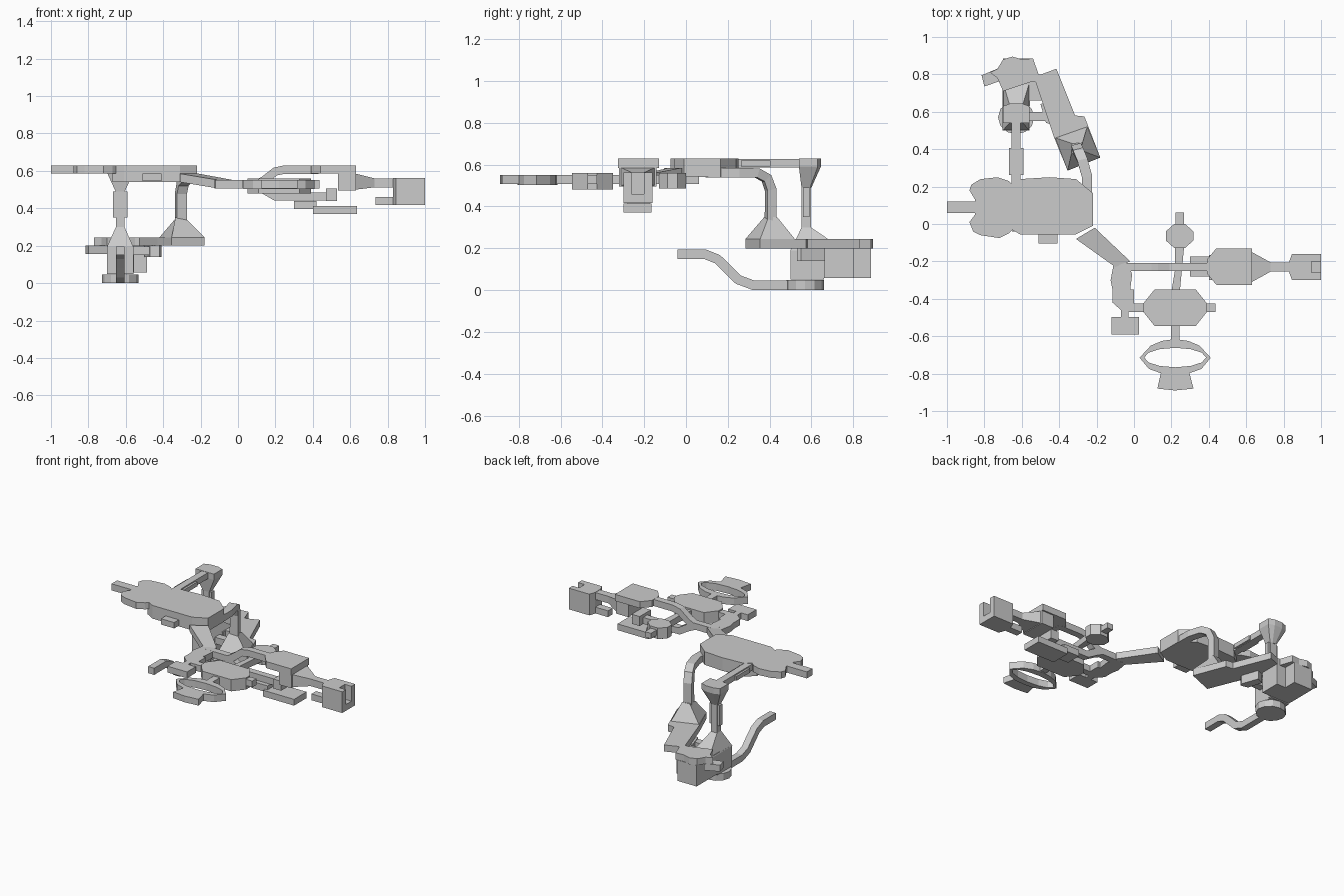
import bpy, bmesh
from math import cos, sin, pi
from mathutils import Vector

if "Cube" in bpy.data.objects:
    bpy.data.objects.remove(bpy.data.objects["Cube"])


def loft(name, rings):
    """Skin matching rings of 3D points and cap both ends."""
    bm = bmesh.new()
    vs = [[bm.verts.new(p) for p in r] for r in rings]
    n = len(rings[0])
    for a, b in zip(vs, vs[1:]):
        for i in range(n):
            j = (i + 1) % n
            bm.faces.new((a[i], a[j], b[j], b[i]))
    bm.faces.new(vs[0][::-1])
    bm.faces.new(vs[-1])
    bmesh.ops.recalc_face_normals(bm, faces=bm.faces)
    me = bpy.data.meshes.new(name)
    bm.to_mesh(me)
    bm.free()
    ob = bpy.data.objects.new(name, me)
    bpy.context.collection.objects.link(ob)
    return ob


def prism(name, pts, z0, z1):
    return loft(name, [[(x, y, z) for x, y in pts] for z in (z0, z1)])


def rect(x0, x1, y0, y1):
    return [(x0, y0), (x1, y0), (x1, y1), (x0, y1)]


def box(name, x0, x1, y0, y1, z0, z1):
    return prism(name, rect(x0, x1, y0, y1), z0, z1)


def ngon(cx, cy, rx, ry, n, turn=0.0):
    return [(cx + rx * cos(turn + 2 * pi * i / n), cy + ry * sin(turn + 2 * pi * i / n)) for i in range(n)]


def sweep(name, path, side, w, h):
    """Rectangular bar along a path; side is the fixed width direction."""
    p = [Vector(q) for q in path]
    s = Vector(side).normalized()
    rings = []
    for i, c in enumerate(p):
        a = (c - p[i - 1]).normalized() if i else (p[1] - c).normalized()
        b = (p[i + 1] - c).normalized() if i < len(p) - 1 else a
        u = (a + b).normalized().cross(s).normalized()
        rings.append([c + s * w / 2 * i1 + u * h / 2 * i2 for i1, i2 in ((1, 1), (1, -1), (-1, -1), (-1, 1))])
    return loft(name, rings)


def hexa(x0, x1, y0, y1, c, d):
    """Rectangle with cut corners: c along x, d along y."""
    return [(x0 + c, y0), (x1 - c, y0), (x1, y0 + d), (x1, y1 - d), (x1 - c, y1), (x0 + c, y1), (x0, y1 - d), (x0, y0 + d)]


# main plates
prism("rear_plate", [(-.86, -.04), (-.82, -.06), (-.72, -.075), (-.67, -.05), (-.64, -.02), (-.64, .2), (-.67, .23),
                     (-.73, .25), (-.82, .24), (-.87, .21), (-.88, .18), (-.85, .13), (-.85, .05), (-.88, .01)], .585, .63)
plate = [(-.61, -.055), (-.31, -.055), (-.22, -.01), (-.22, .165), (-.31, .24), (-.45, .25), (-.61, .24), (-.67, .19), (-.67, -.02)]
prism("front_plate", plate, .585, .63)
prism("front_plate_base", plate, .54, .585)
box("plate_tail", -1, -.84, .06, .12, .585, .63)
box("plate_tab", -.51, -.41, -.105, -.04, .545, .585)

# hanging post with cap, grips and flare
PX = -.63
box("top_beam", PX - .024, PX + .024, .2, .6, .587, .628)
cap = [(-.70, .54), (-.56, .54), (-.56, .63), (-.60, .645), (-.66, .645), (-.70, .63)]
loft("beam_cap", [[(x, y, .63) for x, y in cap], [(x, y, .59) for x, y in cap],
                  [(PX + (x - PX) * .35, .575 + (y - .59) * .45, .49) for x, y in cap]])
box("post", PX - .023, PX + .023, .553, .597, .25, .5)
for s in (-1, 1):
    x0, x1 = sorted((PX + s * .022, PX + s * .038))
    box("beam_grip", x0, x1, .262, .405, .59, .62)
    box("post_grip", x0, x1, .56, .59, .35, .49)
loft("post_flare", [[(x, y, .3) for x, y in rect(PX - .023, PX + .023, .553, .597)],
                    [(x, y, .19) for x, y in rect(-.702, -.558, .5, .76)]])
box("lower_column", -.70, -.56, .5, .66, .05, .195)
box("lower_block", -.70, -.556, .63, .885, .057, .2)
box("block_side", -.56, -.487, .66, .8, .057, .2)
prism("foot_disc", ngon(PX, .57, .097, .09, 12), 0, .047)
sweep("curved_tail", [(PX, -.04, .172), (PX, .09, .172), (PX, .15, .148), (PX, .2, .1), (PX, .25, .05), (PX, .32, .024),
                      (PX, .53, .024)], (1, 0, 0), .046, .046)

# angled bracket
prism("bracket_end", [(-.70, .71), (-.55, .76), (-.51, .80), (-.54, .885), (-.60, .88), (-.65, .895), (-.70, .88),
                      (-.73, .83), (-.77, .81), (-.73, .78)], .2, .245)
prism("bracket_lug", [(-.80, .735), (-.70, .77), (-.72, .835), (-.815, .795)], .155, .2)
prism("bracket_bar", [(-.535, .785), (-.415, .83), (-.315, .58), (-.265, .575), (-.18, .355), (-.355, .285),
                      (-.43, .47)], .2, .245)
box("bracket_join", -.57, -.47, .76, .80, .2, .245)
box("bracket_arm", -.57, -.43, .55, .60, .15, .195)
prism("arm_head", [(-.50, .64), (-.45, .665), (-.41, .55), (-.42, .53), (-.47, .54)], .14, .2)

# curved pipe and its rotated flare
sweep("curved_pipe", [(-.25, .1, .562), (-.25, .25, .562), (-.275, .34, .56), (-.295, .385, .535), (-.305, .405, .48),
                      (-.305, .405, .33)], (1, .25, 0), .055, .045)
loft("pipe_flare", [[(x, y, .35) for x, y in [(-.335, .375), (-.285, .395), (-.275, .435), (-.33, .43)]],
                    [(x, y, .245) for x, y in [(-.355, .285), (-.18, .355), (-.25, .52), (-.42, .46)]]])

# neck leading to the arm cluster
loft("neck", [[(-.31, -.08, .54), (-.21, -.02, .54), (-.21, -.02, .585), (-.31, -.08, .585)],
              [(-.10, -.23, .505), (-.02, -.20, .505), (-.02, -.20, .55), (-.10, -.23, .55)]])
ZA, ZB, YA = .507, .55, -.23
sweep("upper_arm", [(-.08, YA, .528), (.1, YA, .528), (.14, YA, .55), (.2, YA, .597), (.25, YA, .607), (.43, YA, .607)],
      (0, 1, 0), .045, .045)
sweep("lower_arm", [(.08, YA, .528), (.13, YA, .505), (.2, YA, .463), (.5, YA, .463), (.515, YA, .47)], (0, 1, 0), .045, .045)
prism("upper_block", hexa(.39, .68, -.325, -.13, .05, .06)[:2] + [(.63, -.13)] + hexa(.39, .68, -.325, -.13, .05, .06)[5:],
      .585, .63)
loft("block_drop", [[(x, y, z) for y, z in [(-.32, .495), (-.14, .495), (-.14, .6), (-.32, .6)]] for x in (.535, .63)])
loft("wrist", [[(.63, y, z) for y, z in [(-.31, .5), (-.15, .5), (-.15, .585), (-.31, .585)]],
               [(.73, y, z) for y, z in rect(YA - .025, YA + .025, .512, .56)],
               [(.85, y, z) for y, z in rect(YA - .025, YA + .025, .512, .56)]])
box("lower_link", .47, .53, YA - .06, YA + .06, .44, .505)
box("lower_pad", .3, .42, -.28, -.175, .395, .44)
box("lower_finger", .40, .635, -.30, -.165, .37, .413)

# end grip: slotted block with a hook
prism("end_grip", [(.83, -.26), (.845, -.30), (1, -.30), (1, -.26), (.95, -.26), (.95, -.2), (1, -.2), (1, -.16),
                   (.845, -.16), (.83, -.2)], .417, .562)
box("grip_slot_floor", .94, 1, -.27, -.19, .417, .46)
box("grip_hook", .735, .85, -.255, -.205, .417, .46)

# side branch toward the back
prism("back_stem", [(.20, -.36), (.245, -.36), (.27, -.1), (.22, -.1), (.22, -.24)], ZA, ZB)
prism("back_knob", hexa(.17, .318, -.128, 0, .045, .04), .485, .56)
box("back_nub", .222, .268, -.02, .062, ZA, ZB - .005)

# side branch toward the front, with ring and tab
prism("front_pad", hexa(.05, .39, -.545, -.35, .06, .075), .48, .56)
box("pad_connector", -.03, .07, -.47, -.425, ZA, ZB)
box("pad_nub", .37, .437, -.47, -.425, ZA, ZB)
box("ring_stem", .197, .243, -.64, -.53, ZA, ZB)
n = 12
bm_out = [(.03, -.715), (.09, -.65), (.15, -.625), (.22, -.615), (.29, -.625), (.35, -.65), (.41, -.715), (.36, -.775),
          (.29, -.80), (.22, -.805), (.15, -.80), (.08, -.775)]
hole = ngon(.22, -.714, .165, .052, n, pi)
hole = [hole[0]] + hole[:0:-1]
ringmesh = bmesh.new()
cols = [[ringmesh.verts.new((*p, z)) for p, z in ((o, ZA - .005), (o, ZB), (h, ZB), (h, ZA - .005))] for o, h in zip(bm_out, hole)]
for i in range(n):
    a, b = cols[i], cols[(i + 1) % n]
    for k in range(4):
        ringmesh.faces.new((a[k], b[k], b[(k + 1) % 4], a[(k + 1) % 4]))
bmesh.ops.recalc_face_normals(ringmesh, faces=ringmesh.faces)
me = bpy.data.meshes.new("front_ring")
ringmesh.to_mesh(me)
ringmesh.free()
bpy.context.collection.objects.link(bpy.data.objects.new("front_ring", me))
prism("ring_tab", [(.145, -.79), (.295, -.79), (.318, -.88), (.22, -.89), (.125, -.88)], ZA, ZB)

# side arm nearest the neck
prism("short_arm", [(-.11, -.22), (-.03, -.21), (-.01, -.27), (-.02, -.35), (0, -.35), (0, -.43), (-.03, -.45), (-.03, -.51),
                    (-.07, -.51), (-.07, -.46), (-.115, -.42), (-.115, -.35), (-.125, -.3)], ZA, ZB)
box("short_arm_foot", -.12, .028, -.592, -.497, ZA, ZB)
